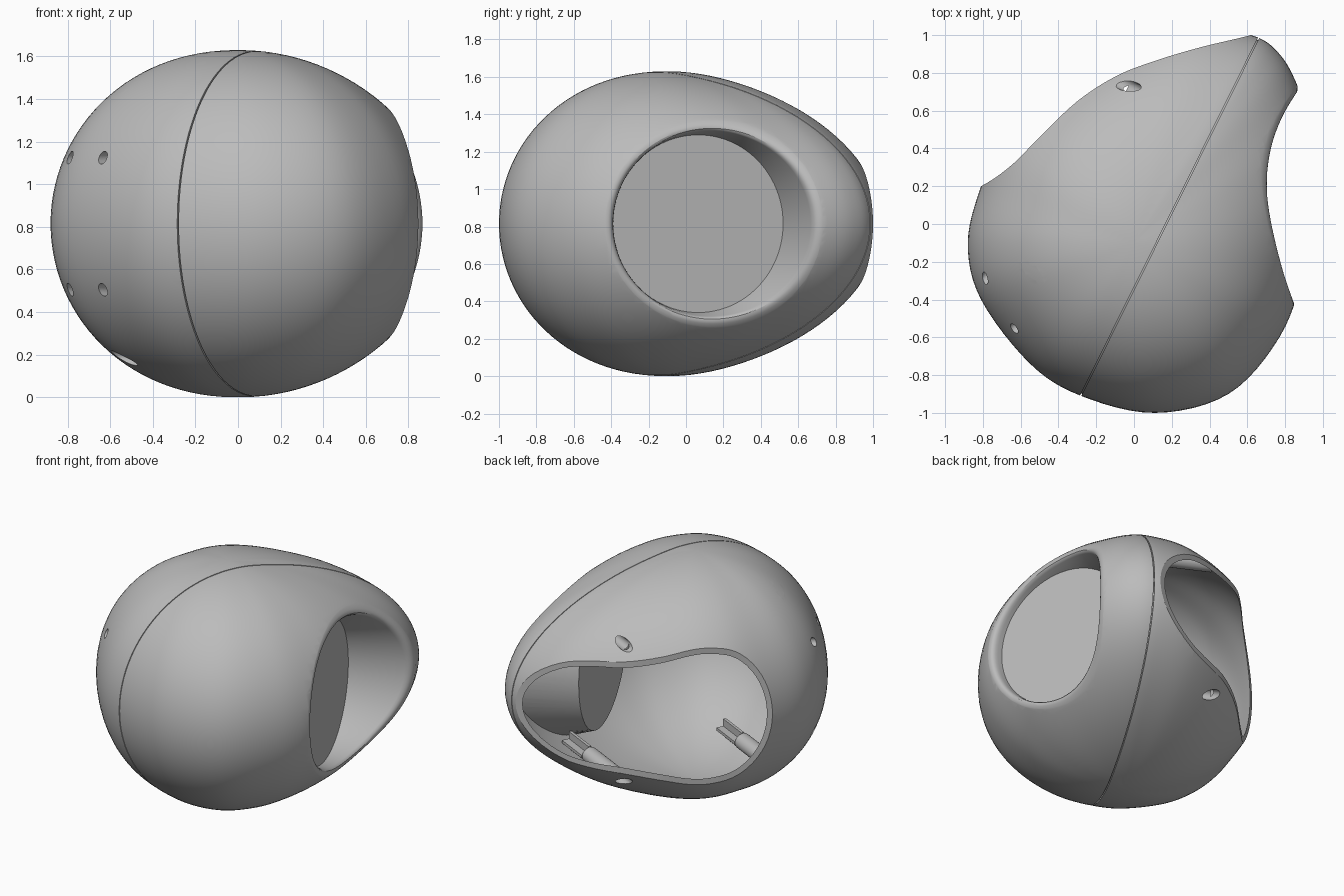
import bpy, bmesh, math
from mathutils import Vector, Matrix

cube = bpy.data.objects.get("Cube")
if cube:
    bpy.data.objects.remove(cube)

grey = bpy.data.materials.new("plain grey")
grey.use_nodes = True
GREY = (0.5, 0.5, 0.5, 1)
grey.diffuse_color = GREY
grey.node_tree.nodes["Principled BSDF"].inputs["Base Color"].default_value = GREY

MID_Z = 0.815
CENTRE = Vector((0, -0.1))
ACROSS = Vector((0.895, -0.445, 0)).normalized()   # square to the seam


def make(name, bm):
    bmesh.ops.recalc_face_normals(bm, faces=bm.faces)
    mesh = bpy.data.meshes.new(name)
    bm.to_mesh(mesh)
    bm.free()
    mesh.materials.append(grey)
    ob = bpy.data.objects.new(name, mesh)
    bpy.context.collection.objects.link(ob)
    return ob


def loft(name, rings):
    """Skin closed rings of points and cap both ends."""
    bm = bmesh.new()
    loops = [[bm.verts.new(p) for p in r] for r in rings]
    n = len(loops[0])
    for a, b in zip(loops, loops[1:]):
        for i in range(n):
            j = (i + 1) % n
            bm.faces.new((a[i], a[j], b[j], b[i]))
    bm.faces.new(loops[0])
    bm.faces.new(loops[-1])
    return make(name, bm)


def boolean(target, tool, op="DIFFERENCE"):
    mod = target.modifiers.new("cut", "BOOLEAN")
    mod.operation, mod.solver, mod.object = op, "EXACT", tool
    bpy.context.view_layer.objects.active = target
    bpy.ops.object.modifier_apply(modifier=mod.name)


def smooth_path(pts, steps, closed):
    """Catmull-Rom curve through 2D points."""
    pts = [Vector(p) for p in pts]
    n = len(pts)
    pick = (lambda i: pts[i % n]) if closed else (lambda i: pts[max(0, min(n - 1, i))])
    out = []
    for i in range(n if closed else n - 1):
        a, b, c, d = (pick(i + k) for k in (-1, 0, 1, 2))
        for s in range(steps):
            t = s / steps
            out.append(0.5 * (2 * b + (c - a) * t + (2 * a - 5 * b + 4 * c - d) * t * t
                              + (3 * b - a - 3 * c + d) * t ** 3))
    return out if closed else out + [pts[-1]]


def tube(name, start, direction, radius, length, sides=32):
    bm = bmesh.new()
    bmesh.ops.create_cone(bm, cap_ends=True, segments=sides, radius1=radius,
                          radius2=radius, depth=length)
    rot = Vector(direction).to_track_quat("Z", "Y").to_matrix().to_4x4()
    mid = Vector(start) + Vector(direction).normalized() * length / 2
    bm.transform(Matrix.Translation(mid) @ rot)
    return make(name, bm)


def box(name, centre, size):
    """Box with its x axis square to the seam."""
    bm = bmesh.new()
    bmesh.ops.create_cube(bm, size=1)
    turn = Matrix.Rotation(math.atan2(ACROSS.y, ACROSS.x), 4, "Z")
    bm.transform(Matrix.Translation(centre) @ turn @ Matrix.Diagonal((*size, 1)))
    return make(name, bm)


# Egg body: plan outline swept up to a top and bottom pole
OUTLINE = smooth_path([
    (.11, -1), (.5, -.9), (.77, -.6), (.9, -.25), (.96, .1), (.95, .45),
    (.87, .72), (.77, .9), (.62, 1), (.3, 1.04), (-.1, .92), (-.47, .71),
    (-.69, .48), (-.81, .2), (-.88, -.1), (-.81, -.4), (-.55, -.74), (-.28, -.91)], 6, True)


def egg(name, inset):
    rings = []
    levels = 56
    for k in range(levels + 1):
        lat = (k / levels - 0.5) * math.pi * 0.985
        ring = []
        for p in OUTLINE:
            arm = p - CENTRE
            facing = max(0, arm.normalized().dot(Vector((0.6, 0.8))))
            power = 2.1 - 0.5 * facing ** 3
            reach = math.cos(lat) ** (2 / power) * (1 - inset / arm.length)
            xy = CENTRE + arm * reach
            ring.append((xy.x, xy.y, MID_Z + (MID_Z - inset) * math.sin(lat)))
        rings.append(ring)
    return loft(name, rings)


shell = egg("shell", 0)
cavity = egg("cavity", 0.024)
liner = egg("liner", 0.008)
bpy.context.view_layer.update()

# Side cup: tilted round floor, wall, and a lip rounded into the shell
TILT = math.radians(17)
FACING = Vector((math.cos(TILT), math.sin(TILT), 0))
SIDEWAYS = Vector((-math.sin(TILT), math.cos(TILT), 0))
FLOOR = Vector((0.63, 0.065, MID_Z))
LIP = 0.06


def on_shell(y, z):
    return shell.ray_cast(Vector((3, y, z)), Vector((-1, 0, 0)))[1].copy()


def cup(name, wall):
    columns = []
    for i in range(96):
        c, s = math.cos(i * math.tau / 96), math.sin(i * math.tau / 96)
        out = Vector((0, c, s))
        low = FLOOR - FACING * wall + (SIDEWAYS * c + Vector((0, 0, s))) * (0.475 + wall)
        y, z = 0.15 + (0.54 + wall) * c, MID_Z + (0.51 + wall) * s
        corner = on_shell(y, z)
        if wall:
            columns.append([low, corner, corner + Vector((0.4, 0, 0))])
            continue
        start = corner + (low - corner).normalized() * LIP
        end = on_shell(y + LIP * c, z + LIP * s) + Vector((0.003, 0, 0))
        curve = [start * (1 - t) ** 2 + corner * 2 * t * (1 - t) + end * t * t
                 for t in (k / 6 for k in range(7))]
        columns.append([low] + curve + [end + Vector((0.4, 0, 0)) + out * 0.03])
    return loft(name, list(zip(*columns)))


cup_wall = cup("cup_wall", 0.03)
cup_space = cup("cup_space", 0)
bore = tube("bore", FLOOR - FACING * 0.2, FACING, 0.365, 0.35, 64)
boolean(cavity, cup_wall)

# Rear opening: a curved upright cut
edge = smooth_path([(.9, 1.08), (.62, 1), (.35, .935), (.1, .86), (-.1, .78), (-.3, .65),
                    (-.5, .46), (-.65, .31), (-.81, .2), (-1, .13)], 6, False)
plan = [(p.x, p.y) for p in edge] + [(-1.3, .13), (-1.3, 1.6), (.9, 1.6)]
opening = loft("opening", [[(x, y, z) for x, y in plan] for z in (-0.5, 2.2)])

# Seam: a shallow groove around the shell
seam = box("seam", ACROSS * 0.152 + Vector((0, 0, MID_Z)), (0.007, 4, 4))
groove_floor = egg("groove_floor", 0.012)
boolean(seam, groove_floor)
helpers = [cavity, liner, cup_wall, cup_space, bore, opening, seam, groove_floor]
for tool in (cavity, cup_space, bore, opening, seam):
    boolean(shell, tool)
parts = [shell]

# Screw holes, ribbed posts and short bosses, mirrored above and below the middle
DIAGONAL = Vector((1, 1, 0)).normalized()
for side, word in ((1, "upper"), (-1, "lower")):
    for label, x, y, dz, end in (("rear", -.03, .73, .48, .36), ("front", -.56, -.24, .63, .34)):
        spot = Vector((x, y, MID_Z + side * dz))
        drill = tube("drill", spot - ACROSS * 0.2, ACROSS, 0.036, 0.36)
        boolean(shell, drill)
        v = spot.dot(ACROSS)
        post = tube(f"{label}_{word}_post", spot, ACROSS, 0.055, 0.1 - v)
        boolean(post, liner, "INTERSECT")
        boolean(post, drill)
        parts.append(post)
        length = end - 0.1
        mid = spot + ACROSS * (0.1 + length / 2 - v)
        for rib, size in (("flat", (length, 0.12, 0.02)), ("upright", (length, 0.02, 0.12))):
            blade = box(f"{label}_{word}_{rib}_rib", mid, size)
            boolean(blade, liner, "INTERSECT")
            parts.append(blade)
        helpers.append(drill)
    for label, x, y in (("outer", -.79, -.29), ("inner", -.65, -.57)):
        spot = Vector((x, y, MID_Z + side * 0.31))
        drill = tube("drill", spot - DIAGONAL * 0.12, DIAGONAL, 0.03, 0.4)
        boolean(shell, drill)
        boss = tube(f"{label}_{word}_boss", spot, DIAGONAL, 0.055, 0.19)
        boolean(boss, liner, "INTERSECT")
        boolean(boss, drill)
        parts.append(boss)
        helpers.append(drill)

for ob in helpers:
    bpy.data.objects.remove(ob)

# Smooth shading with crisp edges
bpy.ops.object.select_all(action="DESELECT")
for ob in parts:
    ob.select_set(True)
bpy.context.view_layer.objects.active = shell
bpy.ops.object.shade_smooth_by_angle(angle=math.radians(30))
